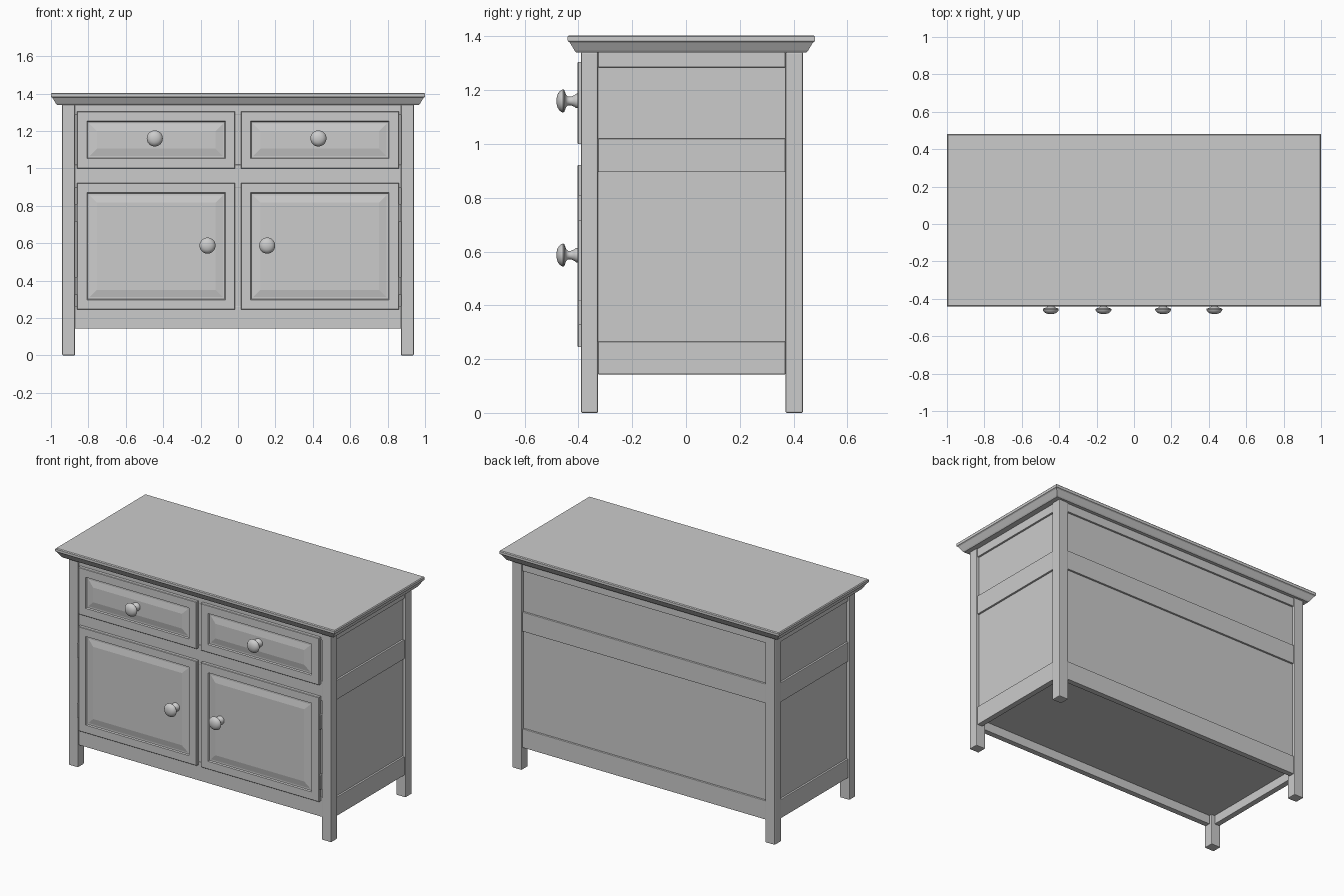
import bpy, bmesh, math
from mathutils import Vector

if "Cube" in bpy.data.objects:
    bpy.data.objects.remove(bpy.data.objects["Cube"])


def finish(name, bm, smooth=False):
    bmesh.ops.recalc_face_normals(bm, faces=bm.faces)
    me = bpy.data.meshes.new(name)
    bm.to_mesh(me)
    bm.free()
    ob = bpy.data.objects.new(name, me)
    bpy.context.collection.objects.link(ob)
    if smooth:
        bpy.ops.object.select_all(action='DESELECT')
        ob.select_set(True)
        bpy.context.view_layer.objects.active = ob
        bpy.ops.object.shade_smooth_by_angle(angle=math.radians(40))
    return ob


def box(name, lo, hi, bevel=0.0):
    lo, hi = Vector(lo), Vector(hi)
    bm = bmesh.new()
    bmesh.ops.create_cube(bm, size=1)
    for v in bm.verts:
        v.co = (lo + hi) / 2 + v.co * (hi - lo)
    ob = finish(name, bm)
    if bevel:
        m = ob.modifiers.new("bevel", 'BEVEL')
        m.width, m.segments = bevel, 2
    return ob


def loft(name, u0, u1, v0, v1, steps, place):
    """Stack rectangles given as (inset, depth) and cap both ends."""
    bm = bmesh.new()
    loops = []
    for i, d in steps:
        corners = ((u0 + i, v0 + i), (u1 - i, v0 + i), (u1 - i, v1 - i), (u0 + i, v1 - i))
        loops.append([bm.verts.new(place(u, v, d)) for u, v in corners])
    for a, b in zip(loops, loops[1:]):
        for k in range(4):
            n = (k + 1) % 4
            bm.faces.new((a[k], a[n], b[n], b[k]))
    bm.faces.new(loops[0])
    bm.faces.new(loops[-1])
    return finish(name, bm)


def lathe(name, profile, x, z, seg=32):
    """Turn (radius, y) points around an axis along y."""
    bm = bmesh.new()
    vs = [bm.verts.new((x + r, y, z)) for r, y in profile]
    es = [bm.edges.new(p) for p in zip(vs, vs[1:])]
    bmesh.ops.spin(bm, geom=vs + es, cent=(x, 0, z), axis=(0, 1, 0),
                   angle=2 * math.pi, steps=seg)
    bmesh.ops.remove_doubles(bm, verts=bm.verts, dist=1e-5)
    return finish(name, bm, True)


LX, LXI = 0.94, 0.872                       # leg outer and inner x
YF, YFI, YBI, YB = -0.39, -0.327, 0.37, 0.435
TOP = 1.342

# moulded table top
loft("table_top", -1, 1, -0.44, 0.48,
     [(0.032, 1.34), (0.026, 1.347), (0.008, 1.377), (0.001, 1.382),
      (0, 1.386), (0, 1.399), (0.005, 1.404)],
     lambda u, v, d: (u, v, d))

# legs
for s, side in ((-1, "left"), (1, "right")):
    x0, x1 = sorted((s * LXI, s * LX))
    box(f"front_leg_{side}", (x0, YF, 0), (x1, YFI, TOP), 0.005)
    box(f"back_leg_{side}", (x0, YBI, 0), (x1, YB, TOP), 0.005)

# rails and recessed panels on all four sides
RAILS = (("bottom", 0.143, 0.265), ("middle", 0.895, 1.02), ("top", 1.285, TOP))
RAIL_IN, PANEL_IN, THICK = 0.008, 0.02, 0.045
for s, side in ((-1, "left"), (1, "right")):
    def span(a, b):
        return sorted((s * (LX - a), s * (LX - b)))
    for n, z0, z1 in RAILS:
        x0, x1 = span(RAIL_IN, THICK)
        box(f"{side}_{n}_rail", (x0, YFI, z0), (x1, YBI, z1), 0.003)
    x0, x1 = span(PANEL_IN, PANEL_IN + 0.015)
    box(f"{side}_panel", (x0, YFI, 0.16), (x1, YBI, TOP))
for s, side, y in ((1, "front", YF), (-1, "back", YB)):
    def span(a, b):
        return sorted((y + s * a, y + s * b))
    for n, z0, z1 in RAILS:
        y0, y1 = span(RAIL_IN, THICK)
        box(f"{side}_{n}_rail", (-LXI, y0, z0), (LXI, y1, z1), 0.003)
    y0, y1 = span(PANEL_IN, PANEL_IN + 0.015)
    box(f"{side}_panel", (-LXI, y0, 0.16), (LXI, y1, TOP))
box("front_centre_stile", (-0.04, YF + 0.012, 0.2), (0.04, YF + 0.04, 1.3))

# floor board of the cabinet
box("floor_board", (-0.91, -0.36, 0.2), (0.91, 0.405, 0.22))

# raised-panel drawers and doors, with hinges
FRONT = [(0, -0.38), (0, -0.4), (0.003, -0.403), (0.052, -0.403), (0.056, -0.394),
         (0.066, -0.394), (0.105, -0.402)]
for s, side in ((-1, "left"), (1, "right")):
    x0, x1 = sorted((s * 0.015, s * 0.86))
    for n, z0, z1 in (("drawer", 1.0, 1.305), ("door", 0.245, 0.922)):
        loft(f"{side}_{n}_front", x0, x1, z0, z1, FRONT, lambda u, v, d: (u, d, v))
    h0, h1 = sorted((s * 0.86, s * 0.872))
    for n, z in (("lower", 0.373), ("upper", 0.762)):
        box(f"{side}_{n}_hinge", (h0, -0.4, z - 0.047), (h1, -0.375, z + 0.047), 0.003)

# turned knobs
KNOB = [(0, -0.4), (0.027, -0.401), (0.027, -0.408), (0.021, -0.416), (0.016, -0.428),
        (0.016, -0.438), (0.022, -0.446), (0.034, -0.45), (0.041, -0.453),
        (0.043, -0.457), (0.041, -0.463), (0.034, -0.472), (0.024, -0.478),
        (0.012, -0.481), (0, -0.482)]
for name, x, z in (("left_drawer_knob", -0.445, 1.16), ("right_drawer_knob", 0.43, 1.16),
                   ("left_door_knob", -0.163, 0.587), ("right_door_knob", 0.156, 0.587)):
    lathe(name, KNOB, x, z)
